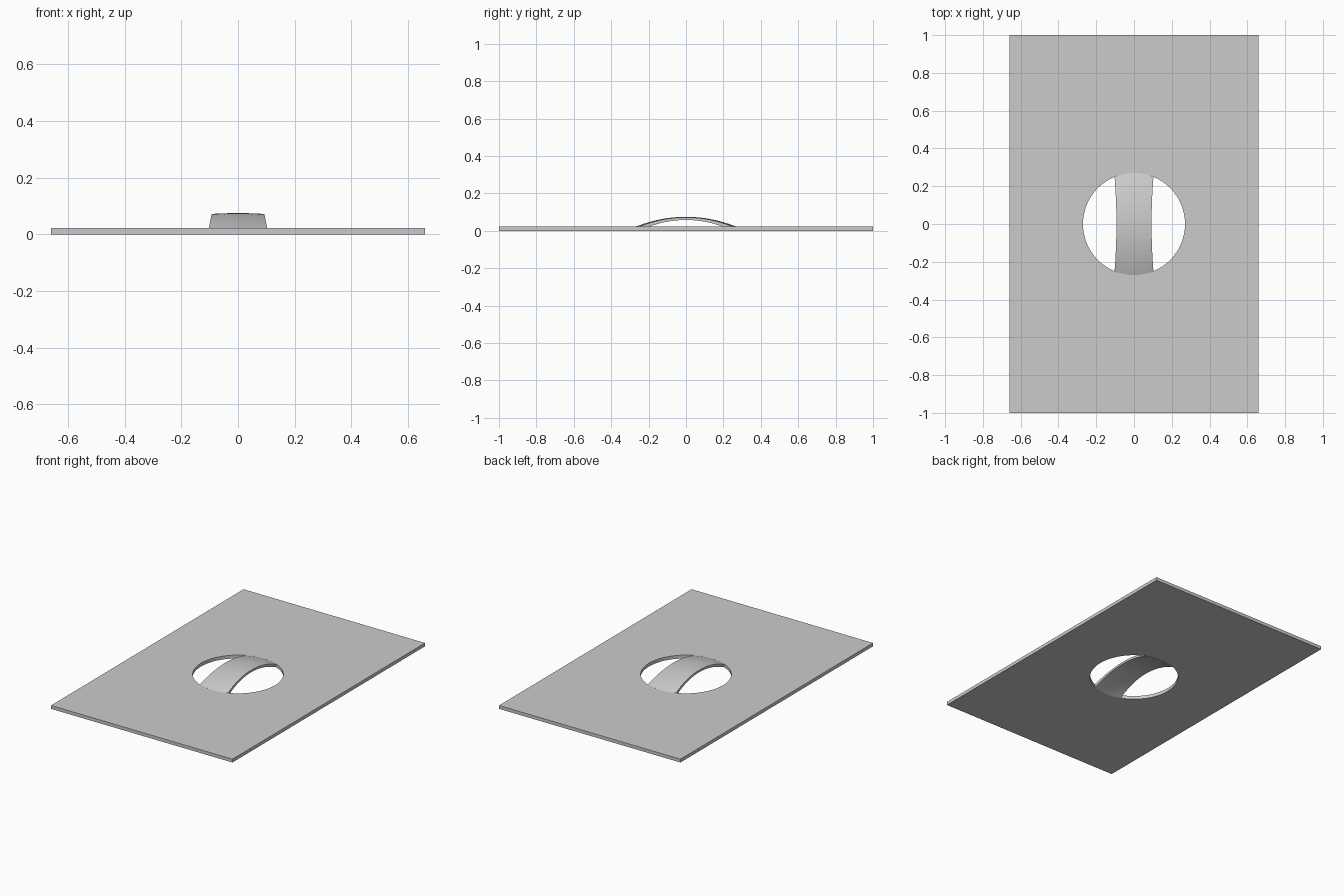
import bpy, bmesh, math

if "Cube" in bpy.data.objects:
    bpy.data.objects.remove(bpy.data.objects["Cube"])

T, R, TOP = 0.022, 0.27, 0.075   # plate thickness, hole radius, arch height

# Flat plate with a round hole, from a filled 2D curve
cu = bpy.data.curves.new("plate", 'CURVE')
cu.dimensions = '2D'
cu.fill_mode = 'BOTH'
cu.extrude = T / 2

def loop(points):
    s = cu.splines.new('POLY')
    s.points.add(len(points) - 1)
    for p, (x, y) in zip(s.points, points):
        p.co = (x, y, 0, 1)
    s.use_cyclic_u = True

loop([(-0.66, -1), (0.66, -1), (0.66, 1), (-0.66, 1)])
N = 96
loop([(R * math.cos(2 * math.pi * i / N), R * math.sin(2 * math.pi * i / N)) for i in range(N)])
plate = bpy.data.objects.new("plate", cu)
plate.location.z = T / 2
bpy.context.collection.objects.link(plate)
bpy.context.view_layer.objects.active = plate
plate.select_set(True)
bpy.ops.object.convert(target='MESH')

# Arched strap across the hole: outer and inner skins whose ends follow the hole rim
bm = bmesh.new()
NY, NX = 32, 8

def skin(z_end, z_top):
    rows = []
    for j in range(NY + 1):
        t = 2 * j / NY - 1
        rise = 1 - t * t
        w = 0.103 - 0.01 * rise
        row = []
        for i in range(NX + 1):
            u = 2 * i / NX - 1
            x = u * w
            y = t * math.sqrt(R * R - x * x)
            z = z_end + (z_top - z_end - 0.003 * u * u) * rise
            row.append(bm.verts.new((x, y, z)))
        rows.append(row)
    for a, b in zip(rows, rows[1:]):
        for i in range(NX):
            bm.faces.new((a[i], a[i + 1], b[i + 1], b[i]))
    # boundary loop
    return (rows[0] + [r[-1] for r in rows[1:]] + rows[-1][-2::-1]
            + [r[0] for r in rows[-2:0:-1]])

outer = skin(T, TOP)
inner = skin(0.0, TOP - 0.014)
n = len(outer)
for k in range(n):
    m = (k + 1) % n
    bm.faces.new((outer[k], inner[k], inner[m], outer[m]))
bmesh.ops.recalc_face_normals(bm, faces=bm.faces)
me = bpy.data.meshes.new("arched_strap")
bm.to_mesh(me)
bm.free()
strap = bpy.data.objects.new("arched_strap", me)
bpy.context.collection.objects.link(strap)

# Smooth curved surfaces, crisp edges
for o in (plate, strap):
    bpy.ops.object.select_all(action='DESELECT')
    o.select_set(True)
    bpy.context.view_layer.objects.active = o
    bpy.ops.object.shade_smooth_by_angle(angle=math.radians(30))
